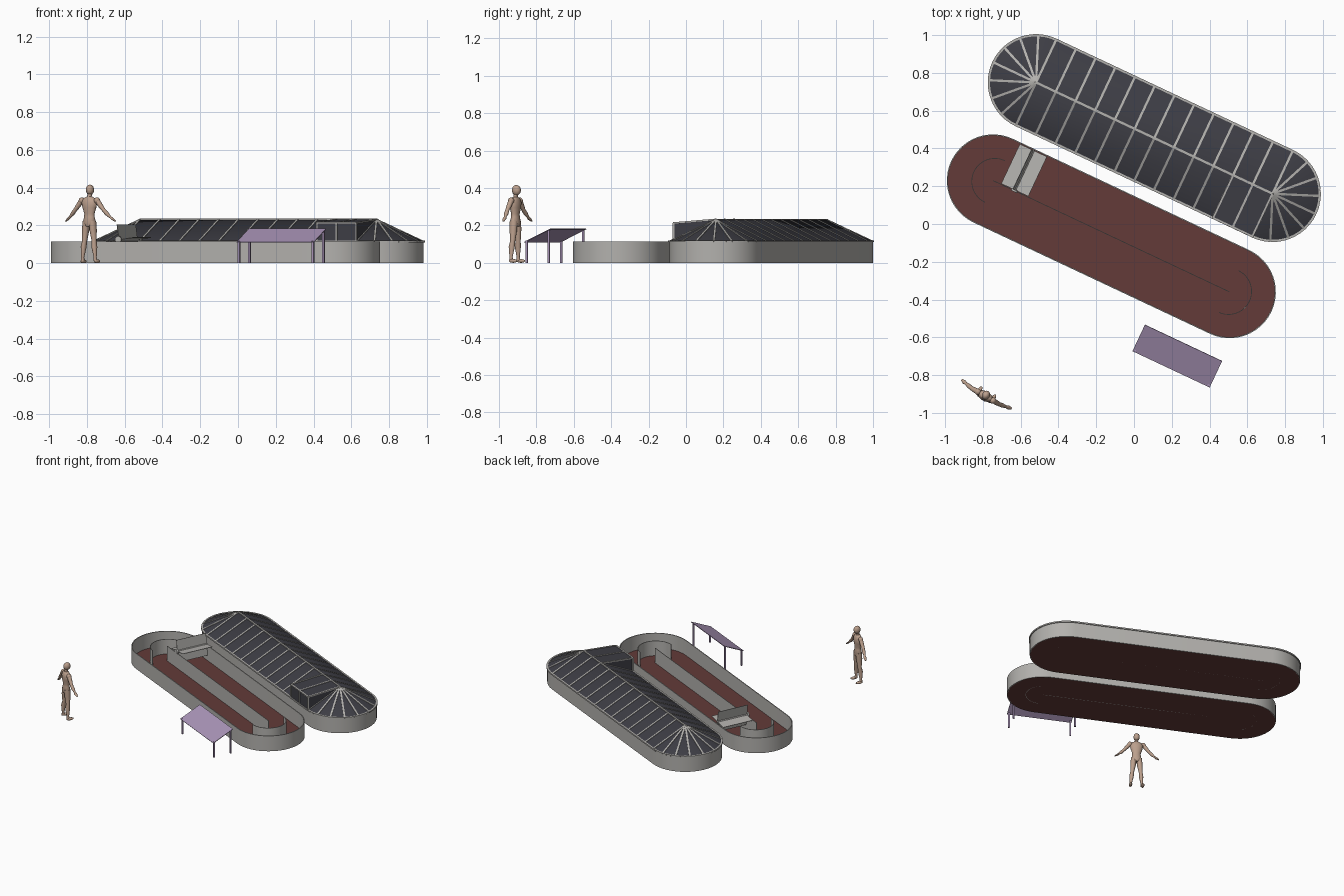
import bpy, bmesh, math
from mathutils import Vector, Matrix

if "Cube" in bpy.data.objects:
    bpy.data.objects.remove(bpy.data.objects["Cube"])

YAW = math.radians(-25.2)
L, H = 0.692, 0.115            # half length between end centres, wall height
SEG = 24                       # segments per rounded end


def material(name, rgb):
    m = bpy.data.materials.new(name)
    m.diffuse_color = (*rgb, 1)
    m.use_nodes = True
    m.node_tree.nodes["Principled BSDF"].inputs["Base Color"].default_value = m.diffuse_color
    return m


GREY = material("concrete_grey", (0.45, 0.44, 0.42))
RED = material("floor_red_brown", (0.125, 0.043, 0.040))
DARK = material("roof_dark", (0.048, 0.048, 0.060))
PURPLE = material("canopy_purple", (0.40, 0.30, 0.48))
SKIN = material("figure_beige", (0.50, 0.35, 0.265))


def place(x, y, yaw=YAW):
    return Matrix.Translation((x, y, 0)) @ Matrix.Rotation(yaw, 4, 'Z')


def finish(bm, name, mat, frame, smooth=False, thick=0, offset=0):
    me = bpy.data.meshes.new(name)
    bm.to_mesh(me)
    bm.free()
    me.materials.append(mat)
    ob = bpy.data.objects.new(name, me)
    bpy.context.collection.objects.link(ob)
    ob.matrix_world = frame
    bpy.ops.object.select_all(action='DESELECT')
    ob.select_set(True)
    bpy.context.view_layer.objects.active = ob
    if thick:
        s = ob.modifiers.new("thickness", 'SOLIDIFY')
        s.thickness, s.offset = thick, offset
        bpy.ops.object.convert(target='MESH')
    if smooth:
        bpy.ops.object.shade_smooth_by_angle(angle=math.radians(40))
    return ob


def arc(cx, r, a0, a1, n=SEG):
    return [(cx + r * math.cos(a0 + (a1 - a0) * i / n),
             r * math.sin(a0 + (a1 - a0) * i / n)) for i in range(n + 1)]


def stadium(r):
    q = math.pi / 2
    return arc(L, r, -q, q) + arc(-L, r, q, 3 * q)


def strip(name, pts, frame, closed=False, h=H, t=0.004, offset=0):
    """Upright wall following a plan line."""
    bm = bmesh.new()
    lo = [bm.verts.new((x, y, 0)) for x, y in pts]
    hi = [bm.verts.new((x, y, h)) for x, y in pts]
    n = len(pts)
    for i in range(n if closed else n - 1):
        j = (i + 1) % n
        bm.faces.new((lo[i], lo[j], hi[j], hi[i]))
    return finish(bm, name, GREY, frame, True, t, offset)


def add_bar(bm, a, b, w, h):
    a, b = Vector(a), Vector(b)
    d = b - a
    m = Matrix.Translation((a + b) / 2) @ d.to_track_quat('X', 'Z').to_matrix().to_4x4()
    bmesh.ops.create_cube(bm, size=1, matrix=m @ Matrix.Diagonal((d.length, w, h, 1)))


def bars(name, segs, mat, frame, w, h):
    bm = bmesh.new()
    for a, b in segs:
        add_bar(bm, a, b, w, h)
    return finish(bm, name, mat, frame)


def polys(name, faces, mat, frame, smooth=False, thick=0):
    bm = bmesh.new()
    for f in faces:
        bm.faces.new([bm.verts.new(p) for p in f])
    bmesh.ops.remove_doubles(bm, verts=bm.verts, dist=1e-5)
    return finish(bm, name, mat, frame, smooth, thick, -1)


def basin(tag, r, frame):
    strip(tag + "_wall", stadium(r), frame, True, t=0.006, offset=-1)
    polys(tag + "_floor", [[(x, y, 0.004) for x, y in stadium(r - 0.003)]], RED, frame, thick=0.004)
    strip(tag + "_divider", [(-L, 0), (L, 0)], frame)
    q = math.pi / 2
    strip(tag + "_right_baffle", arc(L - 0.006, 0.122, -q, q), frame)
    strip(tag + "_left_baffle", arc(0.010 - L, 0.122, q, 3 * q), frame)


# Two raceway basins
OPEN, COVER = place(-0.12, -0.065), place(0.1075, 0.455)
RA, RB = 0.245, 0.25
basin("open_basin", RA, OPEN)
basin("covered_basin", RB, COVER)

# Paddle wheel across one channel of the open basin
ax, az, tilt = 0.125 - L, 0.125, math.radians(8)
bm = bmesh.new()
for k in range(4):
    a = tilt + k * math.pi / 2
    m = (Matrix.Translation((ax, 0.12, az)) @ Matrix.Rotation(-a, 4, 'Y')
         @ Matrix.Translation((0.043, 0, 0)) @ Matrix.Diagonal((0.074, 0.232, 0.003, 1)))
    bmesh.ops.create_cube(bm, size=1, matrix=m)
finish(bm, "paddle_blades", GREY, OPEN)
bm = bmesh.new()
for y, r, d in ((0.12, 0.007, 0.24), (0.0, 0.018, 0.012)):
    bmesh.ops.create_cone(bm, cap_ends=True, segments=20, radius1=r, radius2=r, depth=d,
                          matrix=Matrix.Translation((ax, y, az)) @ Matrix.Rotation(math.pi / 2, 4, 'X'))
finish(bm, "paddle_shaft", GREY, OPEN, True)

# Greenhouse roof: sloping sides with conical ends
ZR, ZE = 0.232, H
top_l, top_r = (-L, 0, ZR), (L, 0, ZR)
eave = [(x, y, ZE) for x, y in stadium(RB)]
right, left = eave[:SEG + 1], eave[SEG + 1:]
faces = [(right[i], right[i + 1], top_r) for i in range(SEG)]
faces += [(left[i], left[i + 1], top_l) for i in range(SEG)]
faces += [(right[-1], left[0], top_l, top_r), (left[-1], right[0], top_r, top_l)]
polys("roof_skin", faces, DARK, COVER, True)

# Roof ribs, ridge and eave rim
BAYS = 12
segs = [(top_l, top_r)]
for i in range(BAYS + 1):
    u = -L + 2 * L * i / BAYS
    segs += [((u, 0, ZR), (u, s * RB, ZE)) for s in (-1, 1)]
for i in range(3, SEG, 3):
    segs += [(top_r, right[i]), (top_l, left[i])]
bars("roof_ribs", segs, GREY, COVER, 0.012, 0.007)
bars("eave_rim", list(zip(eave, eave[1:] + eave[:1])), GREY, COVER, 0.012, 0.010)

# Dormer over the last two bays on the front
u0, u1, zd = L - 4 * L / BAYS, L, 0.213
um = (u0 + u1) / 2
yf = -RB
polys("dormer_skin", [
    [(u0, 0, ZR), (u0, yf, zd), (u1, yf, zd), (u1, 0, ZR)],
    [(u0, yf, ZE), (u1, yf, ZE), (u1, yf, zd), (u0, yf, zd)],
    [(u0, 0, ZR), (u0, yf, ZE), (u0, yf, zd)],
    [(u1, 0, ZR), (u1, yf, zd), (u1, yf, ZE)]], DARK, COVER)
segs = [((u0, yf, zd), (u1, yf, zd))]
for u in (u0, um, u1):
    segs += [((u, 0, ZR), (u, yf, zd)), ((u, yf, ZE), (u, yf, zd))]
bars("dormer_frame", segs, GREY, COVER, 0.011, 0.008)

# Sloping canopy on four legs
CAN = place(0.229, -0.70)
hw, hd = 0.226, 0.077
polys("canopy_top", [[(-hw, -hd, 0.112), (hw, -hd, 0.112), (hw, hd, 0.183), (-hw, hd, 0.183)]],
      PURPLE, CAN, thick=0.004)
bars("canopy_legs", [((x, y, 0), (x, y, z)) for x in (-hw + 0.01, hw - 0.01)
                     for y, z in ((-hd + 0.012, 0.118), (hd - 0.012, 0.172))], PURPLE, CAN, 0.011, 0.011)

# Standing figure
FIG = place(-0.787, -0.912, math.radians(-30))


def add_tube(bm, pts, radii, n=14):
    """Loft of oval rings along a path."""
    pts = [Vector(p) for p in pts]
    rings = []
    for i, p in enumerate(pts):
        t = (pts[min(i + 1, len(pts) - 1)] - pts[max(i - 1, 0)]).normalized()
        a = Vector((0, 1, 0)).cross(t).normalized()
        b = t.cross(a)
        ra, rb = radii[i]
        rings.append([bm.verts.new(p + a * ra * math.cos(2 * math.pi * k / n)
                                   + b * rb * math.sin(2 * math.pi * k / n)) for k in range(n)])
    for r, s in zip(rings, rings[1:]):
        for k in range(n):
            bm.faces.new((r[k], r[(k + 1) % n], s[(k + 1) % n], s[k]))
    bm.faces.new(rings[0][::-1])
    bm.faces.new(rings[-1])


def add_ball(bm, c, r):
    bmesh.ops.create_uvsphere(bm, u_segments=14, v_segments=10, radius=1,
                              matrix=Matrix.Translation(c) @ Matrix.Diagonal((*r, 1)))


bm = bmesh.new()
torso = ((0.195, 0.024, 0.020), (0.215, 0.037, 0.027), (0.245, 0.030, 0.021), (0.262, 0.029, 0.020),
         (0.295, 0.040, 0.026), (0.322, 0.046, 0.026), (0.342, 0.038, 0.020), (0.352, 0.016, 0.014))
add_tube(bm, [(0, 0, t[0]) for t in torso], [t[1:] for t in torso])
finish(bm, "figure_torso", SKIN, FIG, True)

bm = bmesh.new()
add_tube(bm, [(0, 0, 0.345), (0, 0.003, 0.375)], [(0.012, 0.012)] * 2)
add_ball(bm, (0, 0.006, 0.388), (0.021, 0.025, 0.028))
finish(bm, "figure_head", SKIN, FIG, True)

for s, side in ((-1, "left"), (1, "right")):
    bm = bmesh.new()
    add_ball(bm, (s * 0.046, 0, 0.332), (0.017, 0.017, 0.017))
    add_tube(bm, [(s * 0.046, 0, 0.334), (s * 0.066, 0, 0.307), (s * 0.086, 0, 0.283),
                  (s * 0.103, 0.003, 0.264), (s * 0.123, 0.007, 0.244)],
             [(0.014, 0.014), (0.013, 0.014), (0.010, 0.011), (0.011, 0.012), (0.006, 0.007)])
    add_tube(bm, [(s * 0.121, 0.007, 0.246), (s * 0.134, 0.009, 0.235), (s * 0.152, 0.013, 0.222)],
             [(0.006, 0.007), (0.006, 0.011), (0.003, 0.006)])
    finish(bm, side + "_arm", SKIN, FIG, True)
    bm = bmesh.new()
    add_tube(bm, [(s * 0.019, 0, 0.222), (s * 0.023, 0, 0.175), (s * 0.029, 0, 0.118),
                  (s * 0.033, -0.004, 0.085), (s * 0.038, -0.005, 0.032), (s * 0.039, -0.004, 0.012)],
             [(0.019, 0.022), (0.019, 0.021), (0.013, 0.014), (0.015, 0.017), (0.008, 0.009), (0.010, 0.011)])
    add_ball(bm, (s * 0.042, 0.010, 0.010), (0.011, 0.026, 0.010))
    finish(bm, side + "_leg", SKIN, FIG, True)
